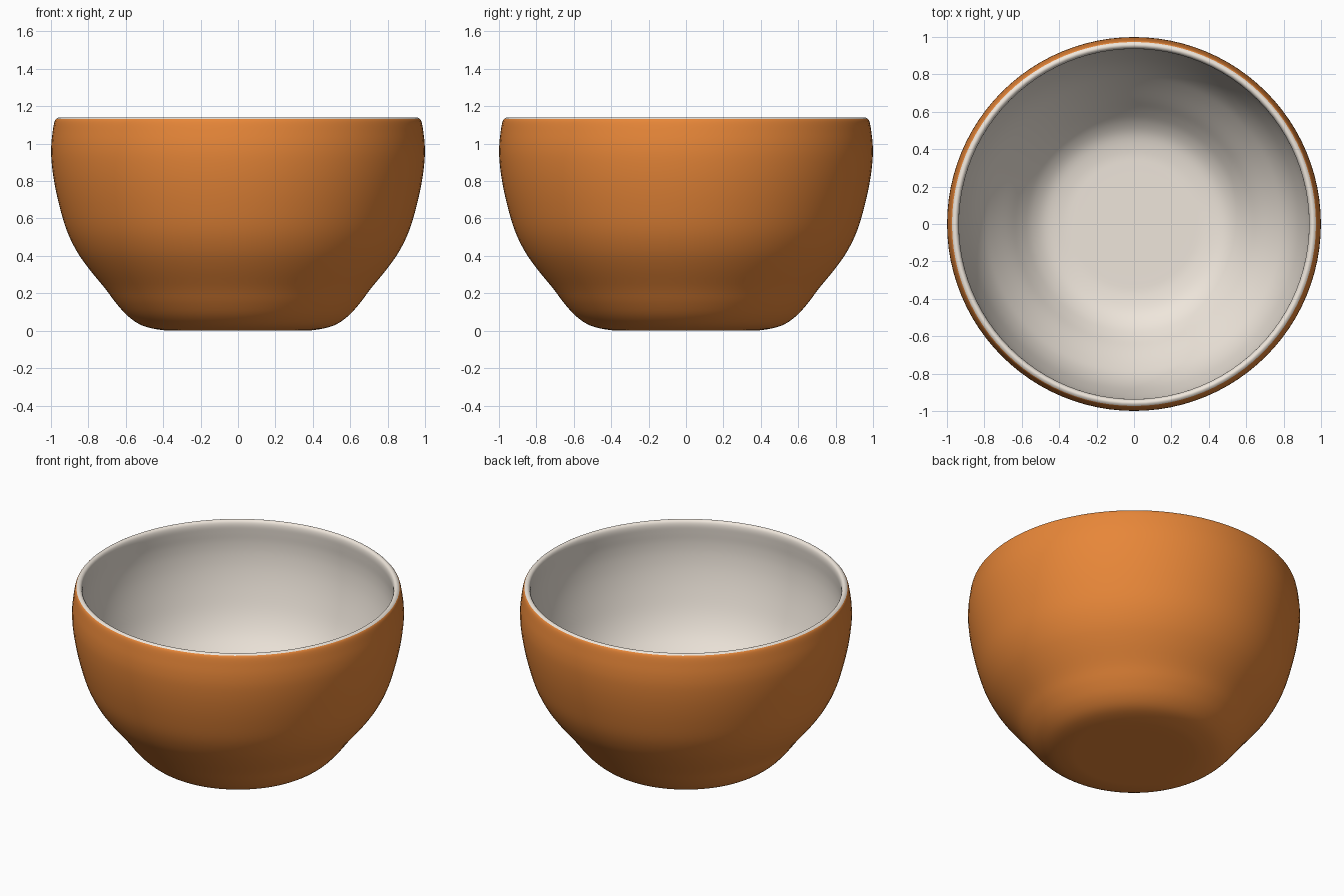
import bpy, bmesh, math
from mathutils import Vector

if "Cube" in bpy.data.objects:
    bpy.data.objects.remove(bpy.data.objects["Cube"])

SEGMENTS = 96
STEPS = 4


def material(name, rgb):
    mat = bpy.data.materials.new(name)
    mat.diffuse_color = (*rgb, 1)
    mat.use_nodes = True
    mat.node_tree.nodes["Principled BSDF"].inputs["Base Color"].default_value = mat.diffuse_color
    return mat


def smooth_curve(points):
    """Catmull-Rom curve through (radius, height) points."""
    p = [Vector(q) for q in points]
    p = [2 * p[0] - p[1]] + p + [2 * p[-1] - p[-2]]
    out = []
    for a, b, c, d in zip(p, p[1:], p[2:], p[3:]):
        for i in range(STEPS):
            t = i / STEPS
            out.append(0.5 * (2 * b + (c - a) * t + (2 * a - 5 * b + 4 * c - d) * t * t
                              + (3 * b - a - 3 * c + d) * t ** 3))
    return out + [p[-2]]


# Outside from the base centre up to the rim
outer = [(0, 0), (0.2, 0), (0.32, 0), (0.41, 0.004), (0.51, 0.027), (0.585, 0.075),
         (0.65, 0.145), (0.71, 0.225), (0.80, 0.335), (0.865, 0.43), (0.917, 0.54),
         (0.958, 0.68), (0.985, 0.81), (0.998, 0.92), (0.998, 1.00), (0.99, 1.07),
         (0.982, 1.115), (0.973, 1.132)]
# Rounded rim and inside down to the floor centre
inner = [(0.957, 1.14), (0.942, 1.131), (0.936, 1.105), (0.939, 1.06), (0.945, 0.99),
         (0.944, 0.91), (0.932, 0.81), (0.906, 0.69), (0.867, 0.56), (0.818, 0.455),
         (0.755, 0.365), (0.665, 0.255), (0.605, 0.18), (0.545, 0.118), (0.475, 0.075),
         (0.385, 0.055), (0.3, 0.052), (0.2, 0.052), (0, 0.052)]
profile = smooth_curve(outer + inner)
split = (len(outer) - 1) * STEPS

# Bowl: revolve the profile, orange outside and cream inside
bm = bmesh.new()
rings = []
for r, z in profile:
    z = max(z, 0)
    if r < 1e-5:
        rings.append([bm.verts.new((0, 0, z))] * SEGMENTS)
    else:
        rings.append([bm.verts.new((r * math.cos(2 * math.pi * k / SEGMENTS),
                                    r * math.sin(2 * math.pi * k / SEGMENTS), z))
                      for k in range(SEGMENTS)])
for i, (low, high) in enumerate(zip(rings, rings[1:])):
    for k in range(SEGMENTS):
        n = (k + 1) % SEGMENTS
        corners = list(dict.fromkeys((low[k], low[n], high[n], high[k])))
        face = bm.faces.new(corners)
        face.smooth = True
        face.material_index = 0 if i < split else 1
bmesh.ops.recalc_face_normals(bm, faces=bm.faces)
mesh = bpy.data.meshes.new("bowl")
bm.to_mesh(mesh)
bm.free()
mesh.materials.append(material("orange_glaze", (0.80, 0.24, 0.04)))
mesh.materials.append(material("cream_glaze", (0.86, 0.79, 0.71)))
bowl = bpy.data.objects.new("bowl", mesh)
bpy.context.collection.objects.link(bowl)
